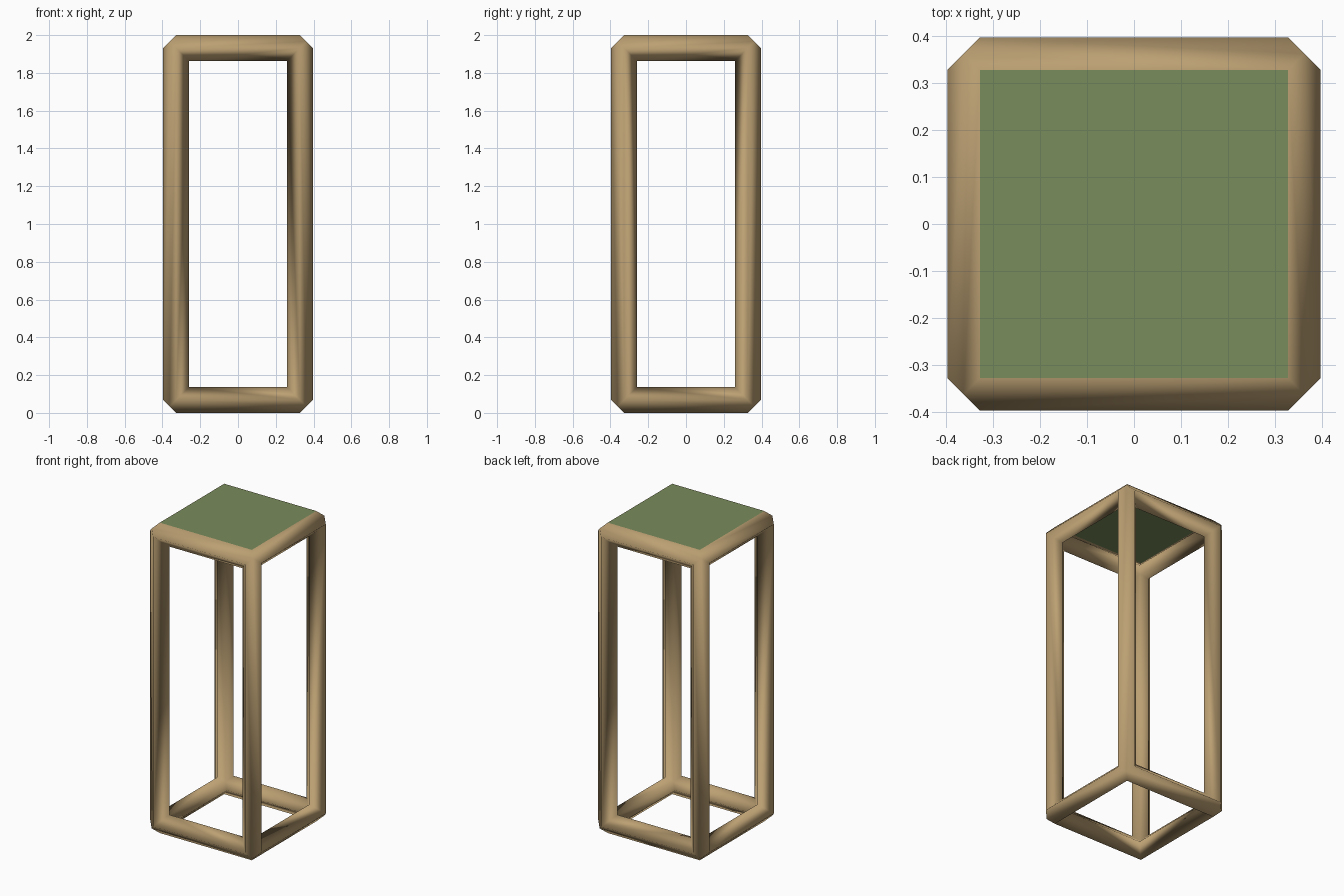
import bpy, bmesh
from mathutils import Vector
from itertools import product

if "Cube" in bpy.data.objects:
    bpy.data.objects.remove(bpy.data.objects["Cube"])

R = 0.068                                   # half diagonal of the square beams
C = Vector((0.396 - R, 0.396 - R, 1.0 - R))  # half size between beam centrelines


def paint(obj, name, color):
    mat = bpy.data.materials.new(name)
    mat.diffuse_color = (*color, 1)
    mat.use_nodes = True
    mat.node_tree.nodes["Principled BSDF"].inputs["Base Color"].default_value = mat.diffuse_color
    obj.data.materials.append(mat)


def make_object(name, bm):
    bmesh.ops.recalc_face_normals(bm, faces=bm.faces)
    mesh = bpy.data.meshes.new(name)
    bm.to_mesh(mesh)
    bm.free()
    obj = bpy.data.objects.new(name, mesh)
    bpy.context.collection.objects.link(obj)
    return obj


# Frame: square beams turned 45 degrees, mitred at the eight corners
bm = bmesh.new()
corners = {}
for s in product((-1, 1), repeat=3):
    def point(offset):
        return bm.verts.new([s[i] * (C[i] + offset[i]) + (1 if i == 2 else 0) for i in range(3)])
    corner = {"outer": point((R / 2,) * 3), "inner": point((-R / 2,) * 3)}
    for k in range(3):
        corner["out", k] = point([R if i == k else 0 for i in range(3)])
        corner["in", k] = point([0 if i == k else -R for i in range(3)])
    corners[s] = corner

for s, a in corners.items():
    for axis in range(3):
        if s[axis] > 0:
            continue
        e = list(s)
        e[axis] = 1
        b = corners[tuple(e)]
        u, v = [k for k in range(3) if k != axis]
        # the inner ridge facing -u lies in the axis/u plane, so it is keyed by v
        ring = (("out", u), "outer", ("out", v), ("in", v), "inner", ("in", u))
        for p, q in zip(ring, ring[1:] + ring[:1]):
            bm.faces.new((a[p], a[q], b[q], b[p]))

frame = make_object("wooden_frame", bm)
paint(frame, "wood", (0.50, 0.35, 0.17))
frame.data.shade_smooth()

# Top panel: flat sheet between the ridges of the upper beams
bm = bmesh.new()
bm.faces.new([bm.verts.new((x * C.x, y * C.y, 1.999)) for x, y in ((-1, -1), (1, -1), (1, 1), (-1, 1))])
panel = make_object("top_panel", bm)
if panel.data.polygons[0].normal.z < 0:
    panel.data.flip_normals()
paint(panel, "green_panel", (0.19, 0.265, 0.105))
